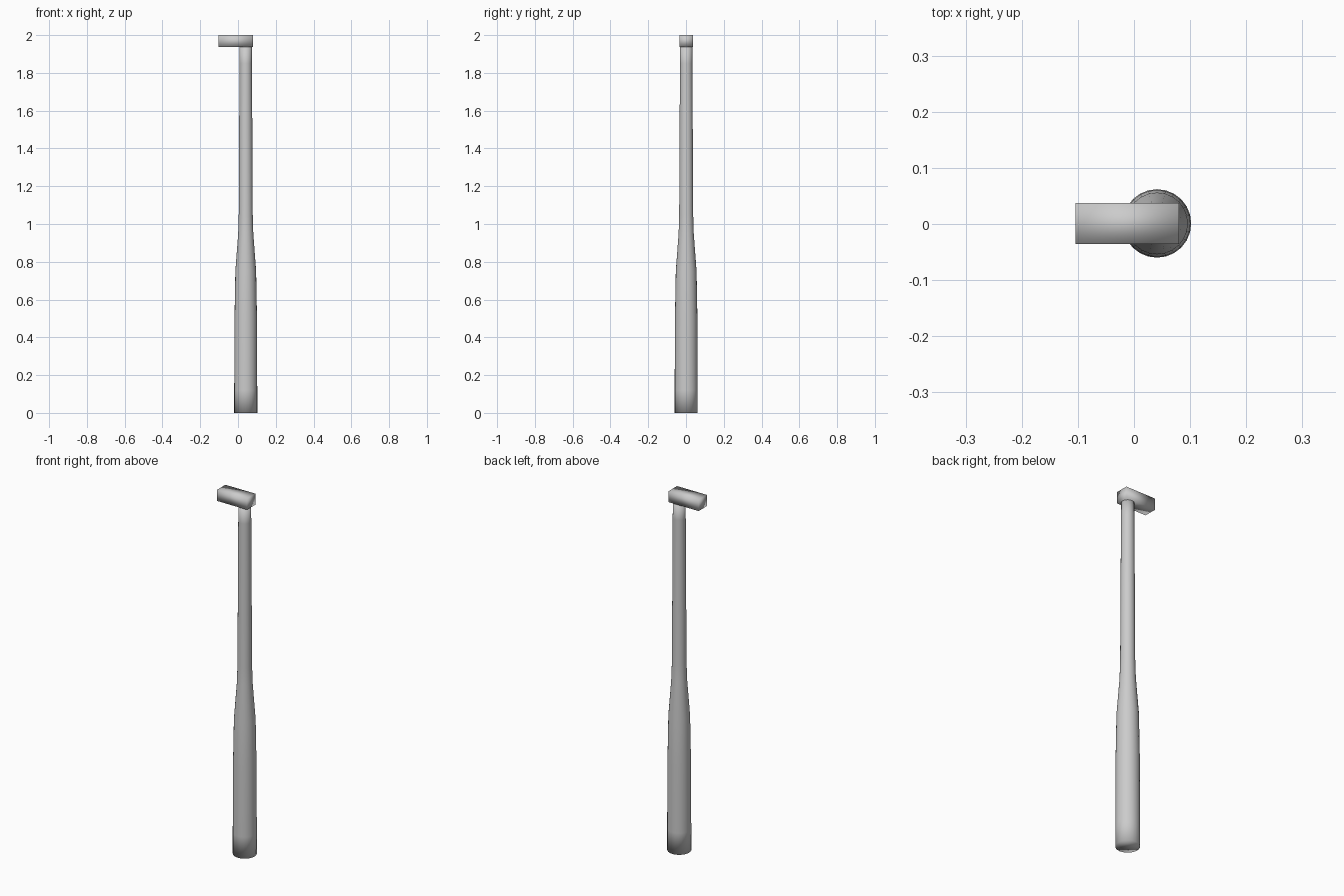
import bpy
import bmesh
import math
from mathutils import Matrix

cube = bpy.data.objects.get("Cube")
if cube:
    bpy.data.objects.remove(cube, do_unlink=True)

# One plain grey metal
metal = bpy.data.materials.new("light grey metal")
metal.use_nodes = True
metal.diffuse_color = (0.6, 0.6, 0.6, 1)
metal.node_tree.nodes["Principled BSDF"].inputs["Base Color"].default_value = (0.6, 0.6, 0.6, 1)


def add_part(name, bm):
    """Turn a bmesh into a smooth shaded, grey object."""
    bmesh.ops.recalc_face_normals(bm, faces=bm.faces)
    for face in bm.faces:
        face.smooth = True
    mesh = bpy.data.meshes.new(name)
    bm.to_mesh(mesh)
    bm.free()
    mesh.materials.append(metal)
    obj = bpy.data.objects.new(name, mesh)
    bpy.context.collection.objects.link(obj)
    return obj


# Post: stepped round column, (radius, height) from the ground up
PROFILE = [(0.061, 0), (0.061, 0.12), (0.0595, 0.5), (0.055, 0.75),
           (0.04, 0.95), (0.037, 1.05), (0.033, 1.85), (0.032, 1.95)]
SIDES = 24
bm = bmesh.new()
rings = [[bm.verts.new((r * math.cos(math.tau * i / SIDES),
                        r * math.sin(math.tau * i / SIDES), z))
          for i in range(SIDES)] for r, z in PROFILE]
for low, high in zip(rings, rings[1:]):
    for i in range(SIDES):
        j = (i + 1) % SIDES
        bm.faces.new((low[i], low[j], high[j], high[i]))
bm.faces.new(rings[0])
bm.faces.new(rings[-1])
post = add_part("post", bm)
post.location = (0.041, 0.001, 0)

# Head: box reaching out over one side of the post
bm = bmesh.new()
bmesh.ops.create_cube(bm, size=1, matrix=Matrix.Diagonal((0.184, 0.073, 0.062, 1)))
head = add_part("lamp_head", bm)
head.location = (-0.012, 0.001, 1.969)
